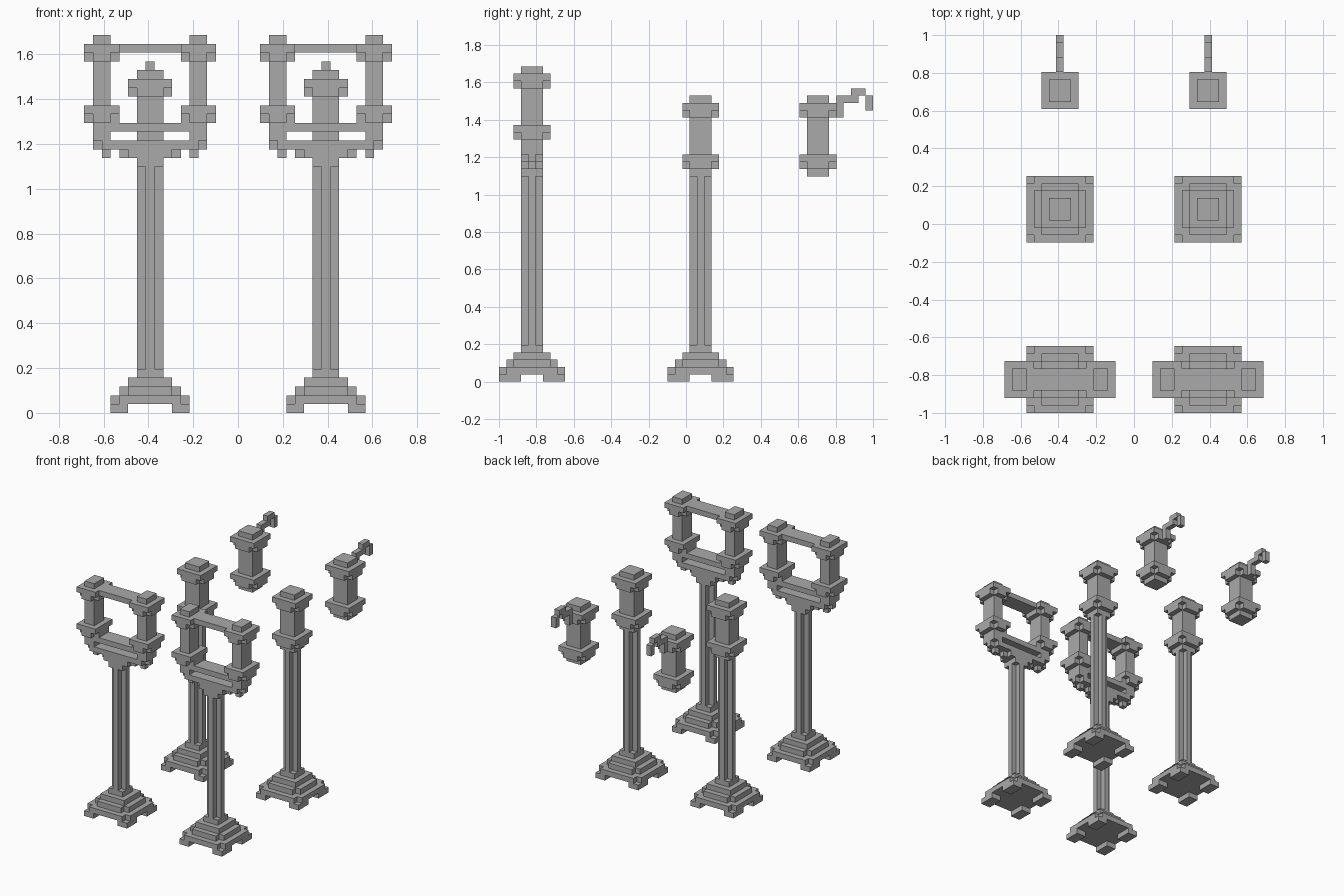
import bpy, bmesh

cube = bpy.data.objects.get("Cube")
if cube:
    bpy.data.objects.remove(cube, do_unlink=True)

U = 2 / 51      # one block of the grid
SIDE = 10       # distance of each row from the middle, in blocks

stone = bpy.data.materials.new("grey stone")
stone.use_nodes = True
GREY = (0.4, 0.4, 0.4, 1)
stone.diffuse_color = GREY
stone.node_tree.nodes["Principled BSDF"].inputs["Base Color"].default_value = GREY


def outline(wide, deep, notch):
    """Rectangle, or rectangle with its four corners cut away."""
    a, b, n = wide / 2, deep / 2, notch
    if not n:
        return [(-a, -b), (a, -b), (a, b), (-a, b)]
    quarter = [(a, b - n), (a - n, b - n), (a - n, b)]
    pts = quarter + [(-x, y) for x, y in reversed(quarter)]
    return pts + [(-x, -y) for x, y in pts]


def slab(bm, wide, deep, low, high, notch=0, x=0, y=0):
    """Extrude an outline between two heights."""
    verts = [bm.verts.new(((px + x) * U, (py + y) * U, low * U))
             for px, py in outline(wide, deep, notch)]
    face = bm.faces.new(verts)
    top = bmesh.ops.extrude_face_region(bm, geom=[face])["geom"]
    bmesh.ops.translate(bm, vec=(0, 0, (high - low) * U),
                        verts=[v for v in top if isinstance(v, bmesh.types.BMVert)])


def part(name, y, slabs):
    """Build one part and place it in both rows; y is in blocks from the front."""
    bm = bmesh.new()
    for s in slabs:
        slab(bm, *s)
    bmesh.ops.recalc_face_normals(bm, faces=bm.faces)
    mesh = bpy.data.meshes.new(name)
    bm.to_mesh(mesh)
    bm.free()
    mesh.materials.append(stone)
    for label, sx in (("right", -1), ("left", 1)):
        ob = bpy.data.objects.new(f"{label}_{name}", mesh)
        ob.location = (sx * SIDE * U, y * U - 1, 0)
        bpy.context.collection.objects.link(ob)


def collar(wide, deep, low, x=0):
    """Two-block rim whose lower layer has cut corners."""
    return [(wide, deep, low, low + 1, 1, x), (wide, deep, low + 1, low + 2, 0, x)]


FRONT, MIDDLE, BACK = 4.5, 27.5, 43.5

# Stepped bases on four feet, and fluted shafts
for label, y in (("front", FRONT), ("middle", MIDDLE)):
    feet = [(2, 3, 0, 1, 0, sx * 3.5, sy * 3) for sx in (-1, 1) for sy in (-1, 1)]
    part(label + "_base", y, feet + [(9, 9, 1, 2, 1), (7, 7, 2, 3, 1), (5, 5, 3, 4)])
    part(label + "_shaft", y, [(3, 3, 4, 5), (3, 3, 5, 28, 1), (3, 3, 28, 29)])

# Single lamp heads: on the middle posts and hanging at the back
head = collar(5, 5, 29) + [(3, 3, 31, 36)] + collar(5, 5, 36) + [(3, 3, 38, 39)]
part("middle_lamp", MIDDLE, head)
part("hanging_lamp", BACK, head + [(3, 3, 28, 29)])

# Bent wall hook behind each hanging lamp
part("hanging_hook", BACK, [(1, 1, 36, 38, 0, 0, 3), (1, 3, 38, 39, 0, 0, 4),
                            (1, 2, 39, 40, 0, 0, 5.5), (1, 1, 37, 39, 0, 0, 7)])

# Twin lamps on the front posts
for label, s in (("outer", -1), ("inner", 1)):
    x = s * 5.5
    part(label + "_twin_lamp", FRONT,
         collar(4, 5, 33, x) + [(2, 3, 35, 40, 0, x)]
         + collar(4, 5, 40, x) + [(2, 3, 42, 43, 0, x)])
    part(label + "_lamp_foot", FRONT,
         [(2, 3, 31, 33, 0, x), (1, 1, 30, 31, 0, s * 6), (1, 1, 29, 30, 0, s * 5)])

# Bars and bracket joining the twin lamps
part("top_bar", FRONT, [(7, 3, 41, 42)])
part("middle_bar", FRONT, [(9, 3, 32, 33)])
part("bottom_bar", FRONT, [(11, 3, 30, 31)])
part("bracket", FRONT, [(7, 3, 29, 30, 1)])
